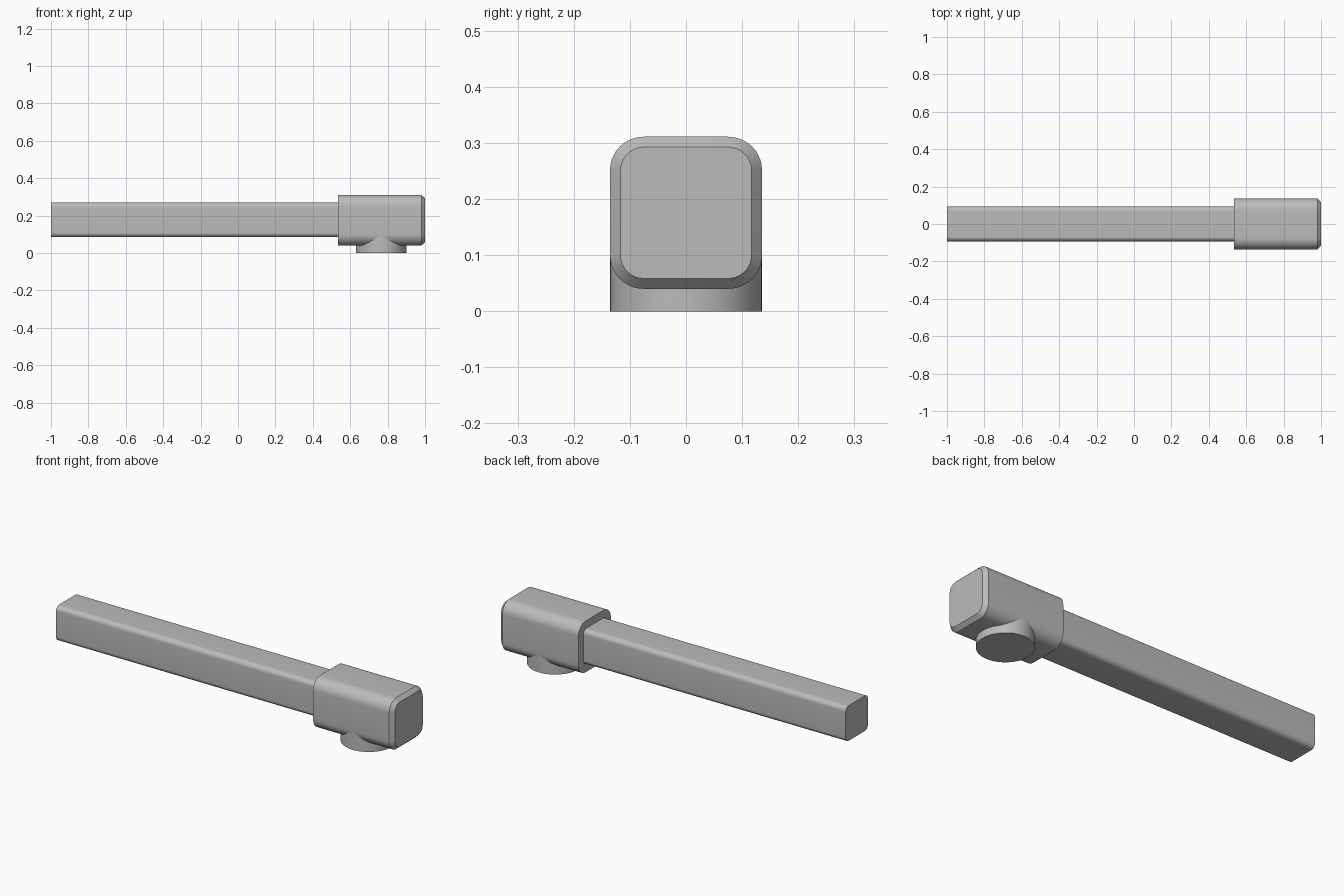
import bpy
import bmesh
from math import cos, sin, pi, radians

cube = bpy.data.objects.get("Cube")
if cube:
    bpy.data.objects.remove(cube, do_unlink=True)

# Single grey material
GREY = (0.5, 0.5, 0.5, 1)
grey = bpy.data.materials.new("plain grey")
grey.use_nodes = True
grey.diffuse_color = GREY
grey.node_tree.nodes["Principled BSDF"].inputs["Base Color"].default_value = GREY


def finish(obj, name):
    obj.name = name
    obj.data.materials.clear()
    obj.data.materials.append(grey)
    bpy.ops.object.select_all(action='DESELECT')
    obj.select_set(True)
    bpy.context.view_layer.objects.active = obj
    bpy.ops.object.shade_smooth_by_angle(angle=radians(30))


def rounded_square(half, radius, steps=10):
    """Outline of a rounded square as (y, z) pairs about its centre."""
    points = []
    for corner, (sy, sz) in enumerate([(1, 1), (-1, 1), (-1, -1), (1, -1)]):
        for i in range(steps + 1):
            a = (corner + i / steps) * pi / 2
            points.append((sy * (half - radius) + radius * cos(a),
                           sz * (half - radius) + radius * sin(a)))
    return points


def square_loft(name, z, sections):
    """Solid along x through sections of (x, half width, corner radius)."""
    bm = bmesh.new()
    rings = [[bm.verts.new((x, py, z + pz)) for py, pz in rounded_square(half, radius)]
             for x, half, radius in sections]
    for a, b in zip(rings, rings[1:]):
        for i in range(len(a)):
            j = (i + 1) % len(a)
            bm.faces.new((a[i], a[j], b[j], b[i]))
    bm.faces.new(rings[0])
    bm.faces.new(rings[-1])
    bmesh.ops.recalc_face_normals(bm, faces=bm.faces)
    mesh = bpy.data.meshes.new(name)
    bm.to_mesh(mesh)
    bm.free()
    obj = bpy.data.objects.new(name, mesh)
    bpy.context.collection.objects.link(obj)
    finish(obj, name)


# Long square bar
square_loft("bar", 0.178, [(-1, 0.093, 0.025), (0.545, 0.093, 0.025)])

# Wider head with a chamfered outer end
square_loft("head", 0.1755, [(0.535, 0.1355, 0.06), (0.98, 0.1355, 0.06), (1, 0.117, 0.042)])

# Round boss running up into the underside of the head
bpy.ops.mesh.primitive_cylinder_add(vertices=96, radius=0.135, depth=0.13,
                                    location=(0.766, 0, 0.065))
finish(bpy.context.object, "round_boss")
